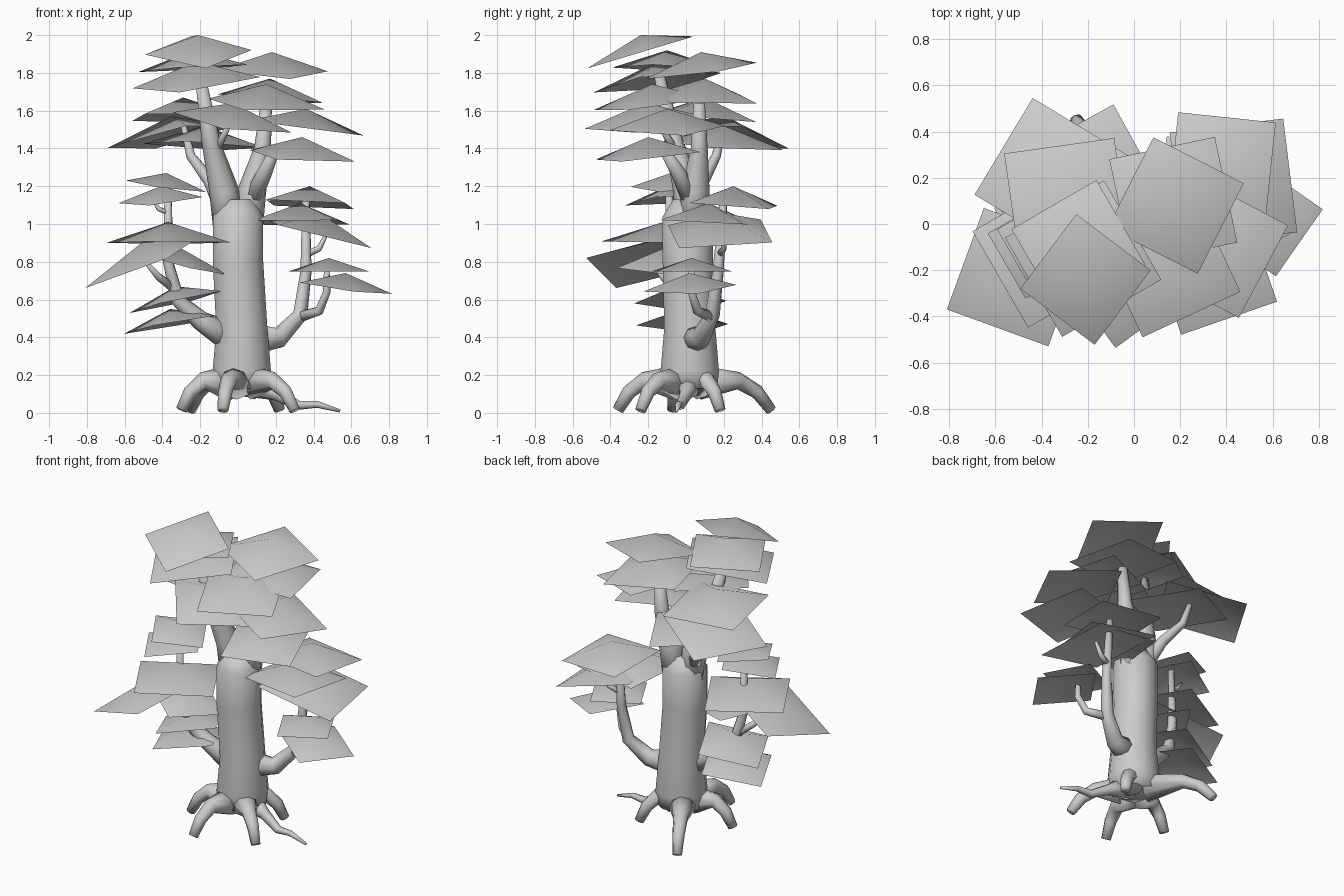
import bpy, bmesh, math
from mathutils import Vector

default_cube = bpy.data.objects.get("Cube")
if default_cube:
    bpy.data.objects.remove(default_cube, do_unlink=True)

grey = bpy.data.materials.new("plain_grey")
grey.use_nodes = True
grey_value = (0.6, 0.6, 0.6, 1)
grey.diffuse_color = grey_value
grey.node_tree.nodes["Principled BSDF"].inputs["Base Color"].default_value = grey_value


def finish(bm, name):
    """Turn a bmesh into a smooth grey object."""
    mesh = bpy.data.meshes.new(name)
    for face in bm.faces:
        face.smooth = True
    bm.to_mesh(mesh)
    bm.free()
    mesh.materials.append(grey)
    obj = bpy.data.objects.new(name, mesh)
    bpy.context.scene.collection.objects.link(obj)
    return obj


def tube(name, path, radii, sides=8):
    """Tapered limb swept along a path, with closed ends."""
    points = [Vector(p) for p in path]
    bm = bmesh.new()
    rings = []
    side_axis = None
    for i, point in enumerate(points):
        before = points[max(i - 1, 0)]
        after = points[min(i + 1, len(points) - 1)]
        along = (after - before).normalized()
        if side_axis is None:
            side_axis = along.orthogonal()
        # carry the frame along so the limb does not twist
        side_axis = (side_axis - along * side_axis.dot(along)).normalized()
        other_axis = along.cross(side_axis)
        ring = []
        for k in range(sides):
            turn = math.tau * k / sides
            offset = side_axis * math.cos(turn) + other_axis * math.sin(turn)
            ring.append(bm.verts.new(point + offset * radii[i]))
        rings.append(ring)
    for low, high in zip(rings, rings[1:]):
        for k in range(sides):
            n = (k + 1) % sides
            bm.faces.new((low[k], low[n], high[n], high[k]))
    bm.faces.new(rings[0][::-1])
    bm.faces.new(rings[-1])
    return finish(bm, name)


def leaf_sheet(name, x, y, top, reach, turn, slope_x, slope_y):
    """Square sheet raised in the middle and tilted by two slopes."""
    bm = bmesh.new()
    middle = bm.verts.new((x, y, top))
    corners = []
    for k in range(4):
        angle = math.radians(turn) + k * math.pi / 2
        dx, dy = reach * math.cos(angle), reach * math.sin(angle)
        drop = 0.32 * reach
        corners.append(bm.verts.new((x + dx, y + dy, top - drop + slope_x * dx + slope_y * dy)))
    for k in range(4):
        bm.faces.new((middle, corners[k], corners[(k + 1) % 4]))
    return finish(bm, name)


# Trunk, flared at the roots
tube("trunk",
     [(.02, .02, .13), (.02, .02, .22), (.02, .02, .45), (0, .01, .8), (0, .01, 1.04), (0, .01, 1.13)],
     [.15, .16, .14, .138, .138, .08], 12)

# Upper limbs that fork from the trunk
tube("upper_right_limb",
     [(-.05, .02, .96), (-.075, .01, 1.18), (-.14, -.06, 1.42), (-.2, -.14, 1.78)], [.08, .078, .05, .028])
tube("upper_left_limb",
     [(.05, .03, .96), (.075, .05, 1.18), (.13, .07, 1.4), (.15, .07, 1.64)], [.08, .075, .045, .03])
tube("front_limb",
     [(.07, .03, 1.12), (.14, -.04, 1.27), (.2, -.12, 1.4)], [.05, .04, .025])
tube("back_limb",
     [(-.08, .03, 1.08), (-.15, .09, 1.23), (-.25, .16, 1.36), (-.29, .2, 1.53)], [.045, .035, .025, .015])
tube("upper_twig",
     [(-.12, -.05, 1.38), (-.08, -.1, 1.46), (-.04, -.15, 1.54)], [.025, .018, .012])

# Lower limbs with their twigs
tube("lower_right_limb",
     [(-.03, 0, .39), (-.2, -.03, .49), (-.32, -.06, .6), (-.37, -.08, .8), (-.37, -.09, 1.22)],
     [.08, .052, .038, .028, .018])
tube("lower_right_twig",
     [(-.34, -.06, .66), (-.42, -.12, .72), (-.49, -.18, .8)], [.025, .02, .012])
tube("lower_right_tip",
     [(-.37, -.09, 1.06), (-.42, -.09, 1.08), (-.45, -.09, 1.13)], [.015, .012, .008])
tube("lower_left_limb",
     [(.05, .03, .39), (.22, .08, .4), (.33, .14, .52), (.36, .17, .75), (.36, .2, 1.14)],
     [.09, .055, .04, .03, .02])
tube("lower_left_twig",
     [(.33, .13, .51), (.43, .06, .54), (.47, .03, .64), (.47, .03, .78)], [.03, .025, .02, .014])
tube("lower_left_tip",
     [(.36, .18, .84), (.43, .2, .87), (.47, .2, .95)], [.02, .016, .01])

# Arched roots, each running out to the ground
root_ends = [(.3, -.24), (-.08, -.36), (-.3, -.07), (-.25, .45), (.22, .18)]
for number, (x, y) in enumerate(root_ends):
    far = Vector((x, y, 0))
    out = far.normalized()
    start = out * .08 + Vector((.01, .01, .16))
    knee = out * (far.length * .62) + Vector((0, 0, .17))
    shin = out * (far.length * .84) + Vector((0, 0, .11))
    tube("root_%d" % number, [start, knee, shin, far + Vector((0, 0, .015))], [.09, .046, .038, .03])
tube("long_root",
     [(.06, .02, .16), (.2, 0, .1), (.32, -.03, .04), (.42, -.04, .045), (.54, -.05, .01)],
     [.08, .035, .025, .018, .008])

# Foliage: x, y, top, reach, turn, slope along x, slope along y
crown = [
    (-.21, -.24, 2, .285, 8, 0, .3),
    (-.24, -.1, 1.92, .3, 75, .06, -.03),
    (-.22, -.15, 1.86, .35, 75, .12, .12),
    (.18, .08, 1.91, .31, 18, -.05, .13),
    (.17, .1, 1.77, .33, 57, -.1, -.03),
    (.15, -.18, 1.74, .33, 70, -.05, .12),
    (.36, -.1, 1.61, .32, 17, -.13, 0),
    (.34, -.2, 1.46, .31, 64, -.06, .1),
    (-.03, -.22, 1.64, .32, 81, -.15, .13),
    (-.29, .1, 1.67, .34, 53, 0, -.08),
    (-.355, .21, 1.57, .345, 14, .2, -.13),
    (-.18, .2, 1.52, .33, 74, -.05, -.06),
]
lower_right = [
    (-.38, -.08, 1.27, .22, 75, -.13, .05),
    (-.41, -.1, 1.2, .23, 75, .1, .1),
    (-.37, -.12, 1.01, .34, 75, 0, -.02),
    (-.51, -.23, .9, .33, 25, .4, .1),
    (-.3, -.12, .87, .25, 10, -.25, .05),
    (-.33, -.03, .67, .26, 70, .22, -.05),
    (-.36, -.02, .55, .26, 70, .18, -.05),
]
lower_left = [
    (.38, .25, 1.2, .3, 39, -.05, -.07),
    (.33, .12, 1.11, .32, 36, 0, -.05),
    (.43, .18, 1.06, .35, 52, -.25, .03),
    (.48, .03, .82, .22, 73, 0, 0),
    (.57, .02, .74, .25, 10, -.13, .05),
]
for group, sheets in (("crown", crown), ("lower_right", lower_right), ("lower_left", lower_left)):
    for number, sheet in enumerate(sheets):
        leaf_sheet("%s_leaf_%d" % (group, number), *sheet)
